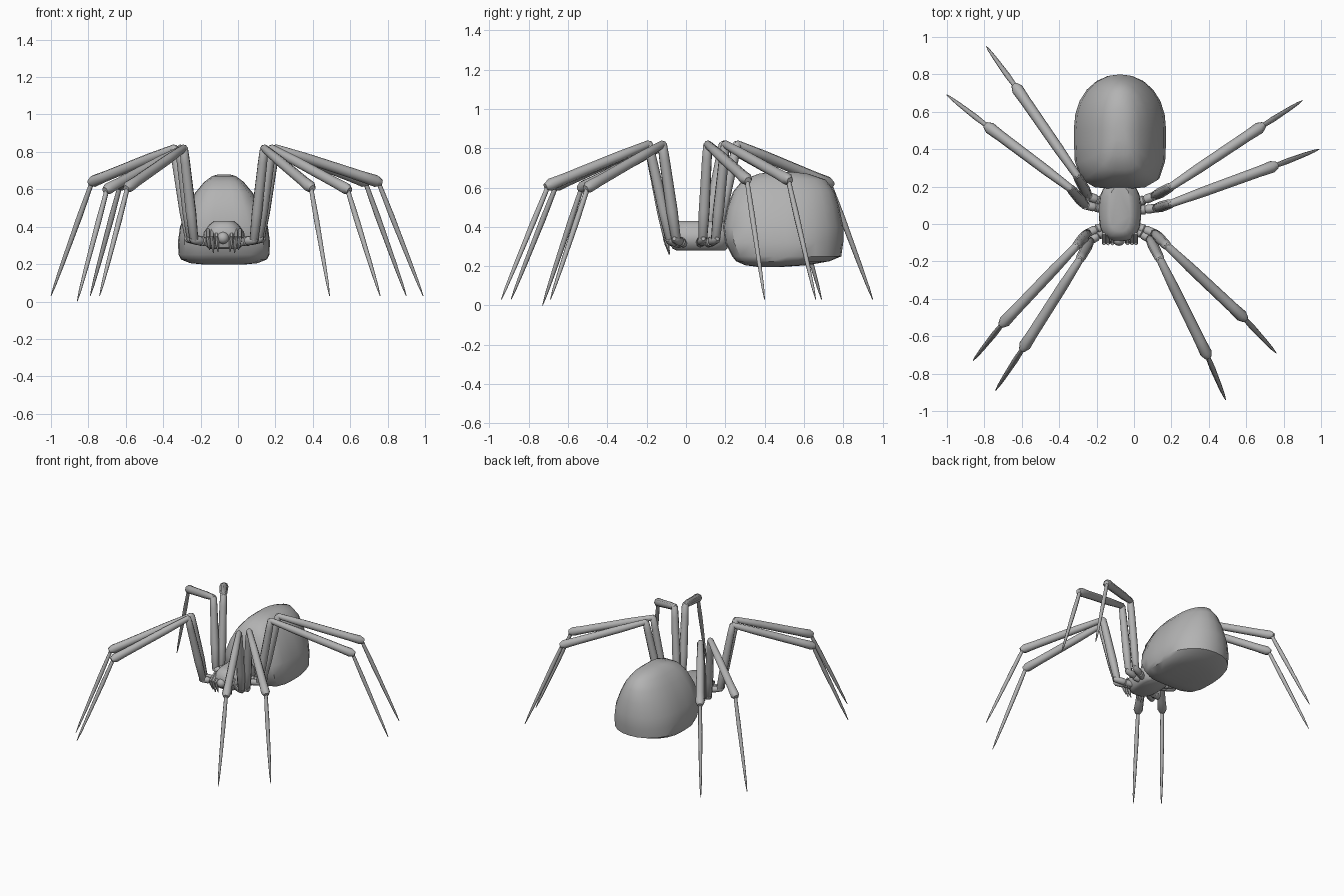
import bpy
import bmesh
from math import cos, sin, pi, radians
from mathutils import Vector

cube = bpy.data.objects.get("Cube")
if cube:
    bpy.data.objects.remove(cube, do_unlink=True)

grey = bpy.data.materials.new("spider grey")
grey.use_nodes = True
colour = (0.45, 0.45, 0.45, 1)
grey.diffuse_color = colour
grey.node_tree.nodes["Principled BSDF"].inputs["Base Color"].default_value = colour

MID = -0.075  # centre line of the body


def loft(name, rings, angle=40):
    """Skin a list of equal-length point rings and cap both ends."""
    bm = bmesh.new()
    rows = [[bm.verts.new(p) for p in ring] for ring in rings]
    n = len(rows[0])
    for a, b in zip(rows, rows[1:]):
        for i in range(n):
            j = (i + 1) % n
            bm.faces.new((a[i], a[j], b[j], b[i]))
    bm.faces.new(rows[0][::-1])
    bm.faces.new(rows[-1])
    bmesh.ops.recalc_face_normals(bm, faces=bm.faces)
    mesh = bpy.data.meshes.new(name)
    bm.to_mesh(mesh)
    bm.free()
    ob = bpy.data.objects.new(name, mesh)
    bpy.context.collection.objects.link(ob)
    mesh.materials.append(grey)
    bpy.ops.object.select_all(action='DESELECT')
    ob.select_set(True)
    bpy.context.view_layer.objects.active = ob
    bpy.ops.object.shade_smooth_by_angle(angle=radians(angle))
    return ob


def tube(name, start, end, radii, sides=8):
    """Straight limb segment; radii is a list of (fraction, radius)."""
    start, end = Vector(start), Vector(end)
    axis = end - start
    turn = axis.to_track_quat('Z', 'Y')
    rings = []
    for t, r in radii:
        c = start + axis * t
        rings.append([c + turn @ Vector((r * cos(2 * pi * i / sides),
                                         r * sin(2 * pi * i / sides), 0))
                      for i in range(sides)])
    return loft(name, rings, 50)


def body(name, slices, front_n, back_n, centre=0.5, sides=24):
    """Stack of rounded slices (z, front y, back y, half width)."""
    rings = []
    for z, y0, y1, hw in slices:
        yc = y0 + (y1 - y0) * centre
        ring = []
        for i in range(sides):
            c, s = cos(2 * pi * i / sides), sin(2 * pi * i / sides)
            n, depth = (back_n, y1 - yc) if s > 0 else (front_n, yc - y0)
            k = (abs(c) ** n + abs(s) ** n) ** (-1 / n)
            ring.append((MID + hw * c * k, yc + depth * s * k, z))
        rings.append(ring)
    return loft(name, rings)


# Abdomen: boxy towards the front, round at the back
body("abdomen", [
    (.197, .36, .50, .10), (.205, .30, .62, .18), (.225, .255, .73, .23),
    (.25, .235, .79, .243), (.32, .20, .80, .246), (.40, .19, .80, .235),
    (.50, .21, .78, .197), (.58, .24, .755, .155), (.64, .29, .71, .105),
    (.67, .37, .62, .065), (.68, .44, .54, .03)], 4.5, 2.1, 0.52)

# Head and chest
body("chest", [
    (.28, -.05, .20, .07), (.29, -.07, .21, .09), (.33, -.085, .22, .113),
    (.37, -.09, .22, .108), (.41, -.07, .21, .08), (.43, -.04, .20, .055)],
    3, 3)

# Face
bpy.ops.mesh.primitive_uv_sphere_add(segments=12, ring_count=8, radius=.032,
                                     location=(MID - .005, -.085, .34))
face = bpy.context.object
face.name = "face"
face.data.materials.append(grey)
bpy.ops.object.shade_smooth_by_angle(angle=radians(50))

# Fangs and feelers, mirrored about the centre line
for side, word in ((1, "left"), (-1, "right")):
    for label, dx, bottom in (("fang", .04, .265), ("inner_feeler", .064, .26),
                              ("outer_feeler", .085, .275)):
        x = MID + side * dx
        tube(f"{word}_{label}_upper", (x, -.05, .385), (x, -.105, .335),
             [(0, .009), (.5, .012), (1, .011)], 6)
        tube(f"{word}_{label}_lower", (x, -.106, .35),
             (x - side * .008, -.085, bottom),
             [(0, .008), (.4, .012), (1, .003)], 6)

# Legs: hip joint, knee, ankle and tip of each
legs = {
    "left_leg_1": [(.085, -.08, .33), (.14, -.19, .82), (.39, -.70, .61), (.49, -.94, .03)],
    "left_leg_2": [(.11, -.05, .335), (.18, -.12, .82), (.585, -.50, .60), (.76, -.69, .03)],
    "left_leg_3": [(.12, .085, .335), (.20, .11, .82), (.75, .31, .64), (.99, .40, .03)],
    "left_leg_4": [(.11, .15, .335), (.20, .20, .82), (.68, .52, .64), (.90, .66, .03)],
    "right_leg_1": [(-.235, -.09, .33), (-.29, -.19, .82), (-.59, -.66, .61), (-.74, -.89, .03)],
    "right_leg_2": [(-.25, -.05, .335), (-.31, -.12, .81), (-.70, -.53, .60), (-.86, -.73, 0)],
    "right_leg_3": [(-.26, .10, .335), (-.34, .19, .82), (-.78, .52, .64), (-1, .69, .03)],
    "right_leg_4": [(-.245, .15, .335), (-.305, .26, .82), (-.63, .73, .62), (-.79, .95, .03)],
}
for name, (hip, knee, ankle, tip) in legs.items():
    side = 1 if name.startswith("left") else -1
    root = (MID + side * .08, hip[1] * .6 + .02, .315)
    tube(name + "_hip", root, hip,
         [(0, .02), (.45, .026), (.5, .02), (.6, .025), (1.1, .022), (1.25, .01)])
    tube(name + "_thigh", hip, knee,
         [(-.03, .014), (0, .024), (.3, .029), (.85, .026), (1, .023), (1.03, .012)])
    tube(name + "_shin", knee, ankle,
         [(-.03, .01), (0, .021), (.3, .027), (.85, .029), (.98, .032), (1.03, .018)])
    tube(name + "_foot", ankle, tip,
         [(-.02, .012), (.3, .015), (.7, .011), (.9, .007), (1, .002)])
